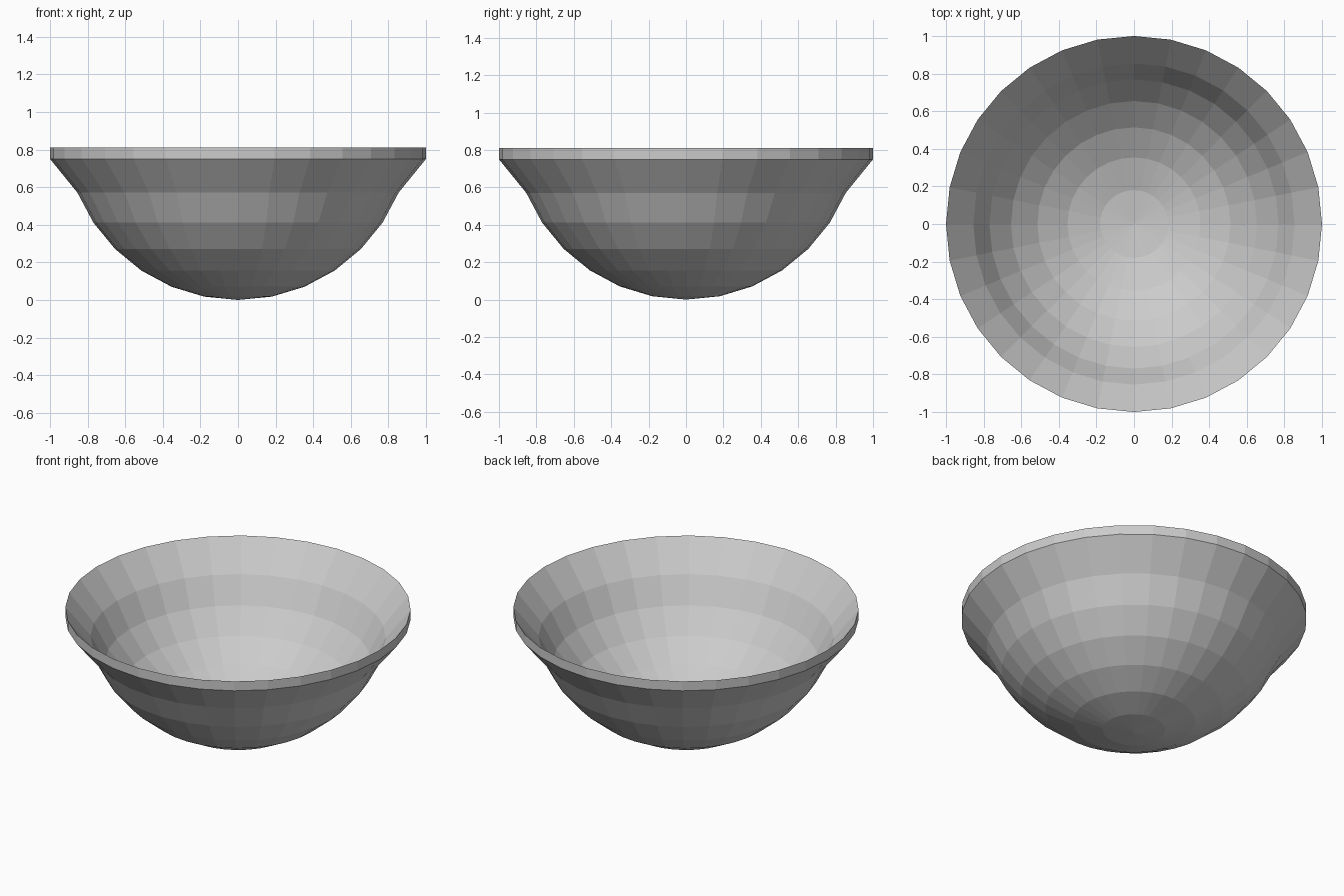
import bpy, bmesh
from math import sin, cos, pi

if "Cube" in bpy.data.objects:
    bpy.data.objects.remove(bpy.data.objects["Cube"])

SIDES = 32
RADIUS = 0.925      # radius of the spherical lower part
WALL = 0.06         # vertical wall thickness

# Profile: sphere arc from the pole, then a flared lip
arc = [(RADIUS * sin(i * pi / 16), RADIUS * (1 - cos(i * pi / 16))) for i in range(1, 7)]
profile = arc + [(1.0, 0.75)]

bm = bmesh.new()


def shell(lift, flip):
    """Revolve the profile at a given height; return its rim ring."""
    pole = bm.verts.new((0, 0, lift))
    rings = [[bm.verts.new((r * cos(2 * pi * s / SIDES), r * sin(2 * pi * s / SIDES), z + lift))
              for s in range(SIDES)] for r, z in profile]
    for s in range(SIDES):
        t = (s + 1) % SIDES
        faces = [(pole, rings[0][t], rings[0][s])]
        faces += [(a[s], a[t], b[t], b[s]) for a, b in zip(rings, rings[1:])]
        for f in faces:
            bm.faces.new(f[::-1] if flip else f)
    return rings[-1]


# Outer and inner surfaces joined by the upright rim band
outer = shell(0, False)
inner = shell(WALL, True)
for s in range(SIDES):
    t = (s + 1) % SIDES
    bm.faces.new((outer[s], outer[t], inner[t], inner[s]))
bmesh.ops.recalc_face_normals(bm, faces=bm.faces)

mesh = bpy.data.meshes.new("bowl")
bm.to_mesh(mesh)
bm.free()
bpy.context.collection.objects.link(bpy.data.objects.new("bowl", mesh))
